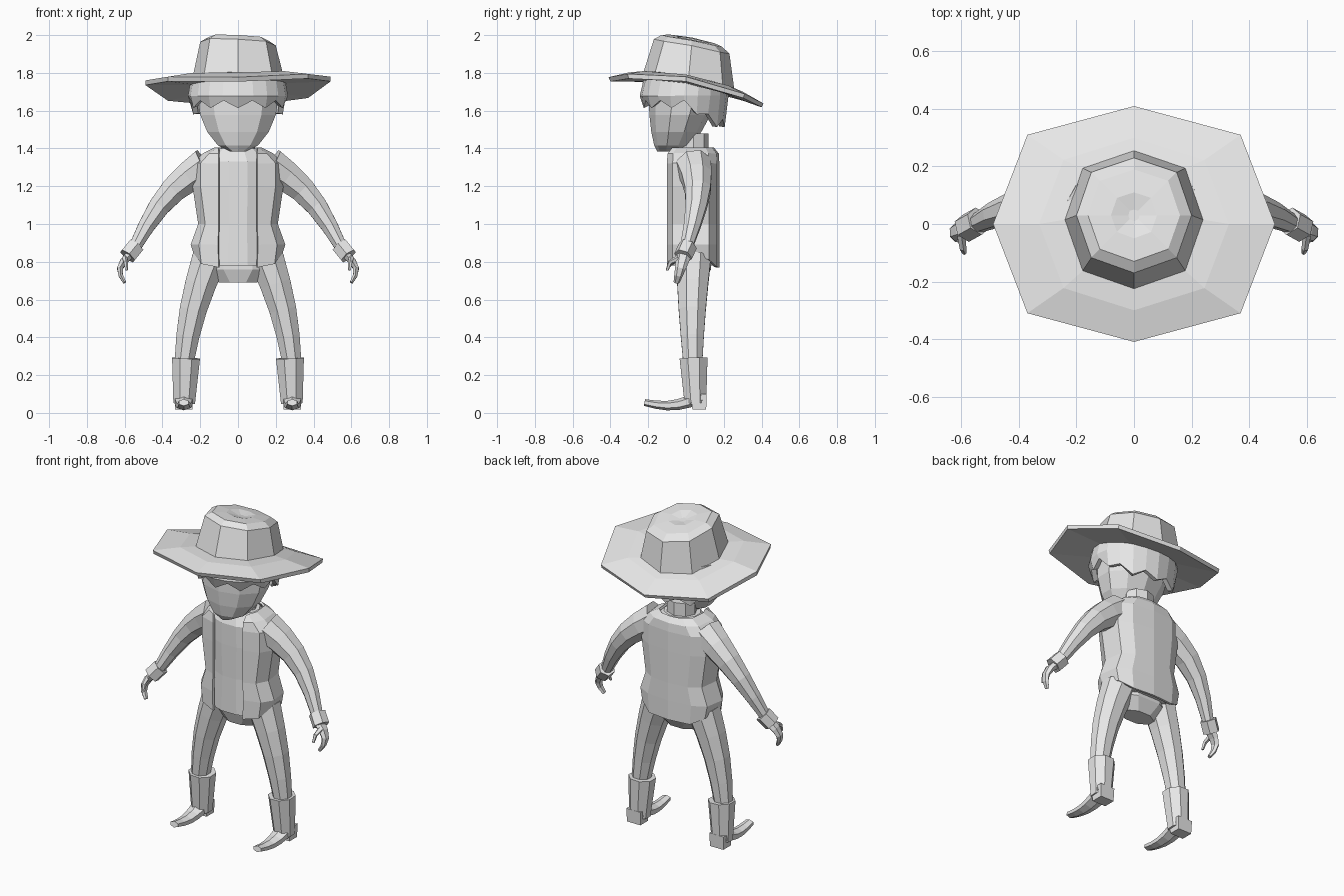
import bpy, bmesh
from math import sin, cos, pi, tau, copysign
from mathutils import Vector

if "Cube" in bpy.data.objects:
    bpy.data.objects.remove(bpy.data.objects["Cube"])

GREY = (0.8, 0.8, 0.8, 1)
grey = bpy.data.materials.new("light grey")
grey.use_nodes = True
grey.diffuse_color = GREY
grey.node_tree.nodes["Principled BSDF"].inputs["Base Color"].default_value = GREY


def loft(name, rings, closed=True, caps=True, mirror=False, thickness=None):
    """Skin equal rings of points with flat faces."""
    bm = bmesh.new()
    rows = [[bm.verts.new(point) for point in ring] for ring in rings]
    count = len(rows[0])
    for lower, upper in zip(rows, rows[1:]):
        for i in range(count if closed else count - 1):
            j = (i + 1) % count
            bm.faces.new((lower[i], lower[j], upper[j], upper[i]))
    if closed and caps:
        bm.faces.new(rows[0])
        bm.faces.new(rows[-1])
    bmesh.ops.recalc_face_normals(bm, faces=bm.faces)
    mesh = bpy.data.meshes.new(name)
    bm.to_mesh(mesh)
    bm.free()
    mesh.materials.append(grey)
    part = bpy.data.objects.new(name, mesh)
    bpy.context.collection.objects.link(part)
    if mirror:
        part.modifiers.new("Mirror", 'MIRROR')
    if thickness:
        solidify = part.modifiers.new("Solidify", 'SOLIDIFY')
        solidify.thickness = thickness
        solidify.offset = 0
    return part


def oval(z, width, front, back, sides, turn=0):
    """Level ring given by its half width and its front and back limits."""
    middle, depth = (front + back) / 2, (back - front) / 2
    angles = [tau * (i + turn) / sides for i in range(sides)]
    return [Vector((width * sin(a), middle - depth * cos(a), z)) for a in angles]


def limb(name, start, end, thick, thin, bow=(0, 0, 0), steps=1, sides=6,
         flat=1, across=(0, 1, 0)):
    """Mirrored pair of tapered tubes along a bowed line."""
    start, end, bow, across = map(Vector, (start, end, bow, across))

    def along(t):
        return start.lerp(end, t) + bow * sin(pi * t)

    rings = []
    for k in range(steps + 1):
        t = k / steps
        tangent = (along(t + 0.1) - along(t - 0.1)).normalized()
        u = tangent.cross(across).normalized()
        v = u.cross(tangent)
        radius = thick + (thin - thick) * t
        angles = [tau * (i + 0.5) / sides for i in range(sides)]
        rings.append([along(t) + radius * (u * cos(a) + v * sin(a) * flat)
                      for a in angles])
    return loft(name, rings, mirror=True)


# Hat: one octagonal skin that sags toward the back
def hat_ring(width, depth, z, centre=0, lean=0.02, corner=1.05):
    ring = oval(z, width, centre - depth, centre + depth, sides=8)
    for i, p in enumerate(ring):
        if i % 2:
            p.x *= corner
            p.y *= corner
        p.z += lean * p.x - 0.17 * p.y - 0.37 * p.y ** 2
    return ring


brim = [hat_ring(0.22, 0.22, 1.74),
        hat_ring(0.49, 0.4, 1.745, corner=1.07),
        hat_ring(0.49, 0.41, 1.77, corner=1.07),
        hat_ring(0.33, 0.3, 1.785),
        hat_ring(0.24, 0.24, 1.785, centre=0.015)]
crown = [hat_ring(0.2 * size, 0.2 * size, z, centre=0.03, lean=-0.05)
         for size, z in ((1, 1.96), (0.8, 1.985), (0.4, 1.985), (0.1, 1.97))]
loft("hat", brim + crown)

# Head: narrow chin swelling up into the hat
head = []
for t in (0.01, 0.1, 0.3, 0.55, 1):
    swell = sin(t * pi / 2) ** 0.4
    head.append(oval(1.38 + 0.36 * t, 0.235 * swell, -0.14 - 0.06 * swell,
                     0.23 * t ** 0.6 - 0.03, sides=10))
loft("head", head)
loft("neck", [oval(z, 0.09, -0.04, 0.12, sides=8) for z in (1.36, 1.48)])

# Hair: thick band with a jagged edge, lower at the back
hair = [oval(1.62, 0.235, -0.21, 0.19, sides=20),
        oval(1.68, 0.25, -0.23, 0.21, sides=20),
        oval(1.76, 0.235, -0.21, 0.21, sides=20)]
for i, p in enumerate(hair[0]):
    p.z += 0.04 * (i % 2) - 0.7 * max(0, min(p.y, 0.15))
loft("hair", hair, caps=False, thickness=0.03)


# Body sections share one depth rule; the chest tapers into the collar
def body_depth(width):
    return min(0.135, 0.06 + 0.4 * width)


BODY_Y = 0.035
shirt = []
for z, width in ((0.78, 0.2), (1, 0.18), (1.2, 0.2), (1.33, 0.19), (1.4, 0.11)):
    depth = body_depth(width) - 0.005
    shirt.append(oval(z, width, BODY_Y - depth, BODY_Y + depth, 12, turn=0.5))
loft("shirt", shirt)
loft("trouser_seat", [oval(z, width, -0.3 * width, 0.04 + 0.5 * width, 8, turn=0.5)
                      for z, width in ((0.69, 0.11), (0.76, 0.2), (0.9, 0.2))])

# Jacket: open half shell with a hem raised at the sides
jacket = []
for z, width in ((0.77, 0.23), (0.89, 0.245), (1, 0.205), (1.2, 0.235),
                 (1.32, 0.235), (1.37, 0.18), (1.4, 0.12)):
    ring = []
    for i in range(6):
        a = 0.35 + (pi - 0.35) * i / 5
        x = width * abs(sin(a)) ** 0.8
        y = BODY_Y - body_depth(width) * copysign(abs(cos(a)) ** 0.6, cos(a))
        lift = 0.08 * sin(a) ** 6 if not jacket else 0
        ring.append((max(x, 0.1) if i == 0 else x, y, z + lift))
    jacket.append(ring)
loft("jacket", jacket, closed=False, mirror=True, thickness=0.014)

# Arms: sleeve, cuff, palm with curled fingers, thumb
limb("sleeve", (0.17, 0.04, 1.31), (0.55, 0, 0.87), thick=0.1, thin=0.034,
     bow=(0.02, 0.04, 0.05), steps=5, sides=8)
limb("cuff", (0.54, 0.01, 0.885), (0.585, -0.015, 0.83), thick=0.05, thin=0.05)
limb("palm", (0.57, -0.01, 0.84), (0.6, -0.05, 0.69), thick=0.026, thin=0.01,
     bow=(0.04, 0, 0), steps=4, flat=1.6)
limb("thumb", (0.6, -0.04, 0.82), (0.59, -0.1, 0.755), thick=0.016, thin=0.008,
     bow=(0, -0.015, 0.01), steps=2, sides=5)

# Legs
limb("trouser_leg", (0.15, 0.04, 0.82), (0.285, 0.036, 0.27), thick=0.1, thin=0.055,
     bow=(0.02, -0.005, 0), steps=4, sides=8)

# Boots: shaft, square heel and upturned foot
limb("boot_shaft", (0.275, 0.04, 0.29), (0.285, 0.05, 0.05), thick=0.08, thin=0.062,
     steps=2, sides=8)
limb("boot_heel", (0.287, 0.07, 0.1), (0.287, 0.07, 0.018), thick=0.07, thin=0.065,
     sides=4, flat=0.8)
limb("boot_foot", (0.287, 0.08, 0.085), (0.287, -0.22, 0.055), thick=0.06, thin=0.03,
     bow=(0, 0, -0.03), steps=5, flat=0.6, across=(0, 0, 1))
